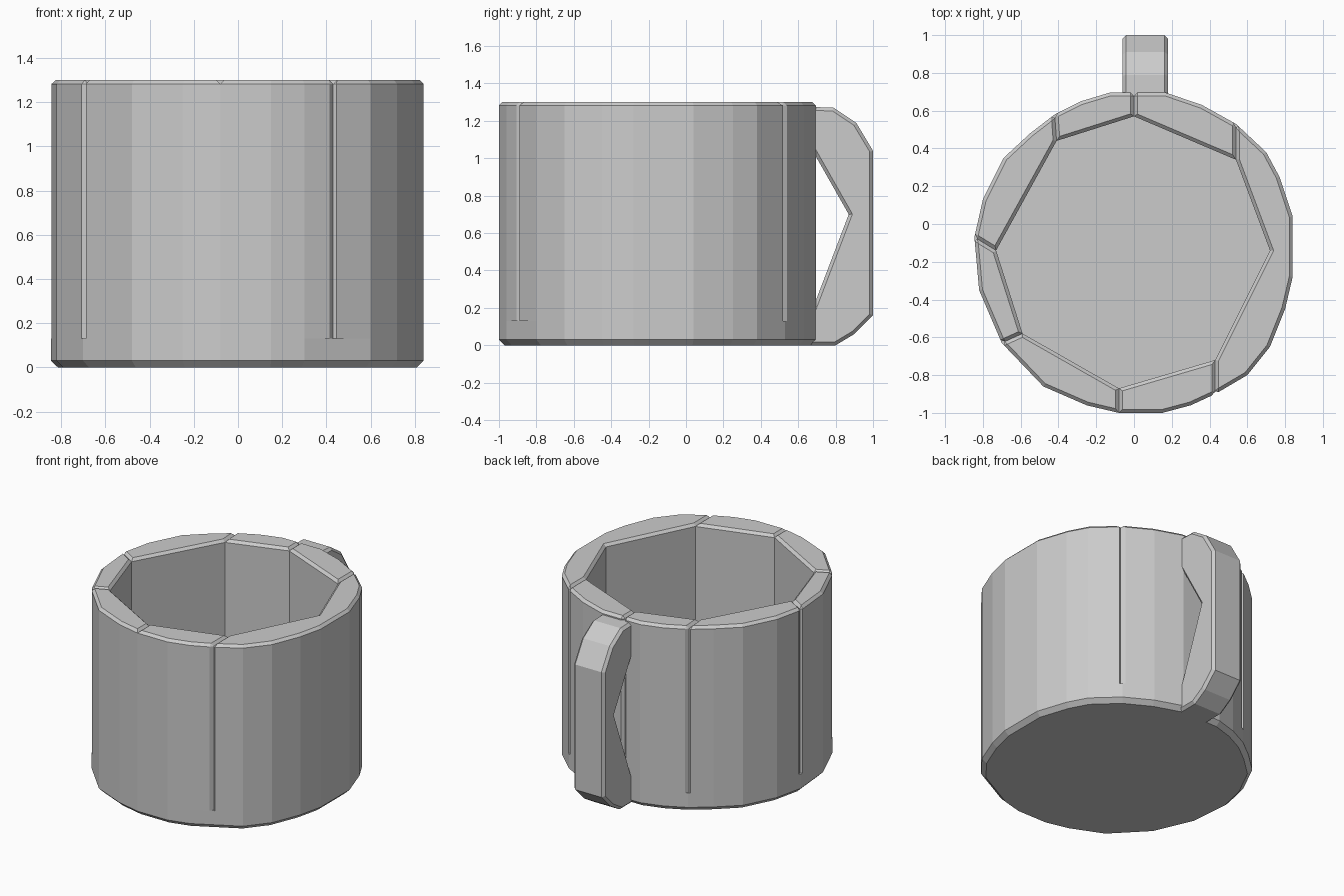
import bpy
import bmesh

cube = bpy.data.objects.get("Cube")
if cube:
    bpy.data.objects.remove(cube, do_unlink=True)

grey = bpy.data.materials.new("clay_grey")
grey.use_nodes = True
colour = (0.6, 0.6, 0.6, 1)
grey.diffuse_color = colour
grey.node_tree.nodes["Principled BSDF"].inputs["Base Color"].default_value = colour

TOP, FLOOR = 1.3, 0.13

# Hand-cut outer outline, counter-clockwise from the front
outline = [(-.08, -1), (.15, -1), (.3, -.96), (.43, -.9), (.6, -.8), (.72, -.65),
           (.8, -.45), (.84, -.28), (.84, .04), (.77, .25), (.7, .38), (.54, .53),
           (.36, .63), (.17, .695), (0, .695), (-.13, .695), (-.28, .65), (-.42, .58),
           (-.55, .48), (-.69, .35), (-.8, .13), (-.845, -.07), (-.82, -.35),
           (-.7, -.63), (-.48, -.86), (-.25, -.96)]

# Corners of the cavity
cavity = [(-.08, -.87), (.43, -.72), (.72, -.14), (.54, .34),
          (0, .57), (-.41, .44), (-.73, -.14), (-.59, -.58)]


def prism(name, points, offset, pick, width):
    """Extrude a closed 3D profile along a vector, then chamfer the picked edges."""
    bm = bmesh.new()
    face = bm.faces.new([bm.verts.new(p) for p in points])
    new = bmesh.ops.extrude_face_region(bm, geom=[face], use_keep_orig=True)["geom"]
    bmesh.ops.translate(bm, vec=offset,
                        verts=[v for v in new if isinstance(v, bmesh.types.BMVert)])
    bmesh.ops.recalc_face_normals(bm, faces=bm.faces)
    edges = [e for e in bm.edges if pick(e)]
    bmesh.ops.bevel(bm, geom=edges, offset=width, segments=1, affect='EDGES')
    mesh = bpy.data.meshes.new(name)
    bm.to_mesh(mesh)
    bm.free()
    mesh.materials.append(grey)
    obj = bpy.data.objects.new(name, mesh)
    bpy.context.collection.objects.link(obj)
    return obj


def level(edge, z):
    return all(abs(v.co.z - z) < 0.001 for v in edge.verts)


# Wall slabs: outline start, outline end, cavity corners from end back to start
slabs = [(0, 3, (1, 0)), (3, 11, (3, 2, 1)), (11, 14, (4, 3)), (14, 17, (5, 4)),
         (17, 21, (6, 5)), (21, 23, (7, 6)), (23, 26, (0, 7))]
for number, (start, end, corners) in enumerate(slabs, 1):
    outer = [outline[i % len(outline)] for i in range(start, end + 1)]
    points = [(x, y, FLOOR) for x, y in outer + [cavity[c] for c in corners]]
    seams = [outer[k] for k, i in ((0, start), (-1, end)) if i % len(outline)]

    def rim_or_seam(edge):
        a, b = (v.co for v in edge.verts)
        upright = (a - b).xy.length < 0.001
        on_seam = any(abs(a.x - x) + abs(a.y - y) < 0.001 for x, y in seams)
        return level(edge, TOP) or (upright and on_seam)

    prism(f"wall_slab_{number}", points, (0, 0, TOP - FLOOR), rim_or_seam, 0.018)

# Base disc, with one corner left flat so a small ledge shows under the wall
disc = [(x, y, 0) for i, (x, y) in enumerate(outline) if i not in (3, 14)]
prism("base", disc, (0, 0, FLOOR), lambda e: level(e, 0), 0.03)

# Handle: side profile in y and z, pushed across x
left, right = -0.06, 0.18
side = [(.66, 1.275), (.79, 1.27), (.91, 1.19), (1, 1.04), (1, .16), (.9, .06),
        (.8, 0), (.66, 0), (.66, .15), (.87, .7), (.66, 1.07)]
prism("handle", [(left, y, z) for y, z in side], (right - left, 0, 0),
      lambda e: abs(e.verts[0].co.x - e.verts[1].co.x) < 0.001
      and max(v.co.y for v in e.verts) > 0.7, 0.018)
